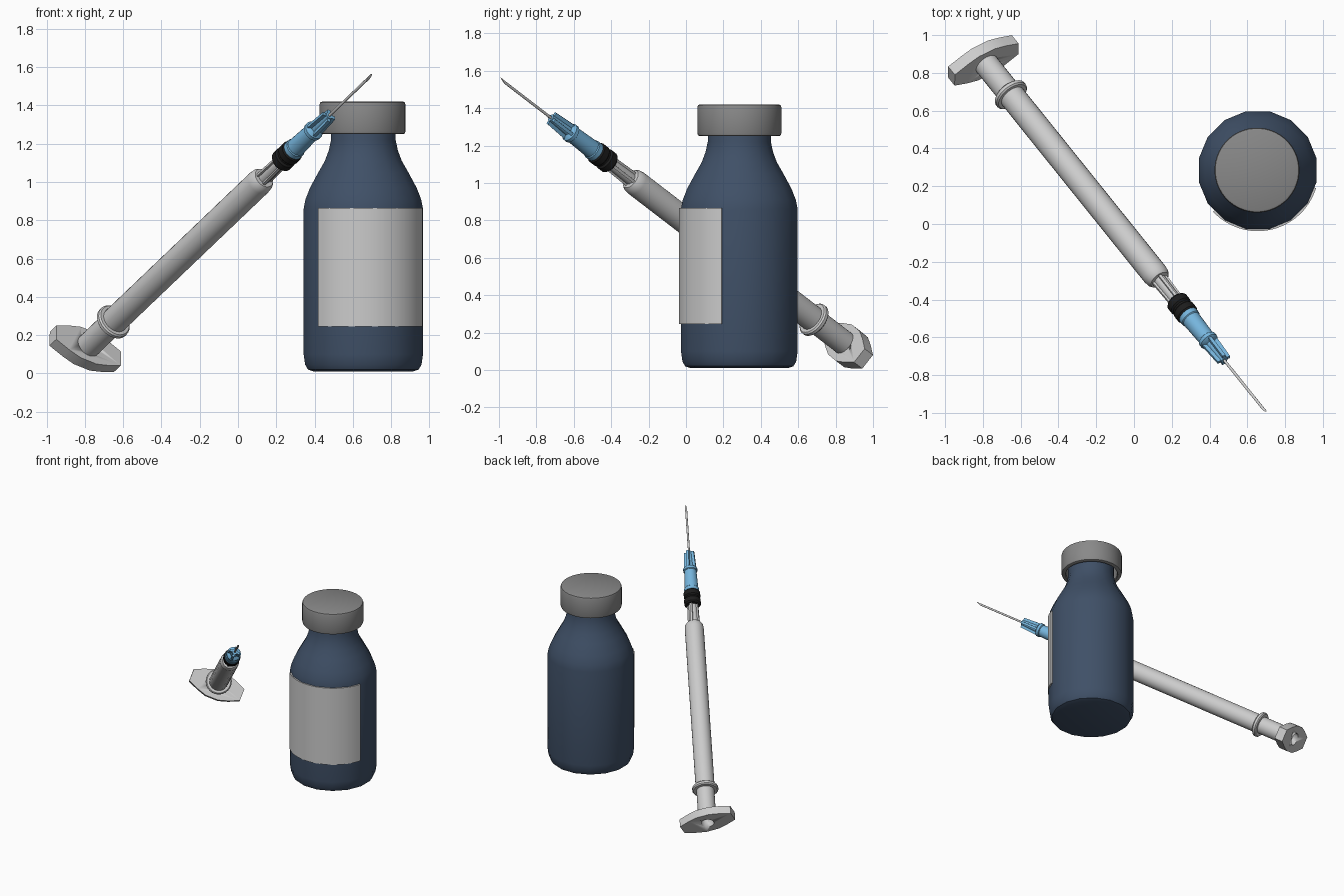
import bpy, bmesh, math
from mathutils import Matrix, Vector

if "Cube" in bpy.data.objects:
    bpy.data.objects.remove(bpy.data.objects["Cube"])


def material(name, rgb):
    m = bpy.data.materials.new(name)
    m.diffuse_color = (*rgb, 1)
    m.use_nodes = True
    m.node_tree.nodes["Principled BSDF"].inputs["Base Color"].default_value = m.diffuse_color
    return m


NAVY = material("navy_glass", (0.05, 0.08, 0.135))
BLUE = material("blue_plastic", (0.18, 0.46, 0.72))
BLACK = material("black_rubber", (0.012, 0.012, 0.012))
CAP_GREY = material("cap_grey", (0.25, 0.25, 0.25))


def finish(name, bm, frame, mat=None, angle=35):
    bmesh.ops.remove_doubles(bm, verts=bm.verts, dist=1e-5)
    bmesh.ops.recalc_face_normals(bm, faces=bm.faces)
    me = bpy.data.meshes.new(name)
    bm.to_mesh(me)
    bm.free()
    ob = bpy.data.objects.new(name, me)
    bpy.context.collection.objects.link(ob)
    ob.matrix_world = frame
    if mat:
        me.materials.append(mat)
    bpy.ops.object.select_all(action='DESELECT')
    ob.select_set(True)
    bpy.context.view_layer.objects.active = ob
    bpy.ops.object.shade_smooth_by_angle(angle=math.radians(angle))
    return ob


def lathe(name, profile, frame, mat=None, sides=24, closed=False):
    """Revolve (radius, height) points about local z."""
    bm = bmesh.new()
    vs = [bm.verts.new((r, 0, z)) for r, z in profile]
    pairs = list(zip(vs, vs[1:])) + ([(vs[-1], vs[0])] if closed else [])
    edges = [bm.edges.new(p) for p in pairs]
    bmesh.ops.rotate(bm, verts=vs, cent=(0, 0, 0),
                     matrix=Matrix.Rotation(math.pi / sides, 3, 'Z'))
    bmesh.ops.spin(bm, geom=vs + edges, cent=(0, 0, 0), axis=(0, 0, 1),
                   angle=2 * math.pi, steps=sides)
    return finish(name, bm, frame, mat)


def fins(name, radius, tip_radius, z0, z1, thick, frame, mat=None):
    """Two crossed plates along local z, tapered toward the far end."""
    bm = bmesh.new()
    for turn in (0, math.pi / 2):
        made = bmesh.ops.create_cube(bm, size=1)["verts"]
        for v in made:
            r = tip_radius if v.co.z > 0 else radius
            v.co = (v.co.x * 2 * r, v.co.y * thick, z0 if v.co.z < 0 else z1)
        bmesh.ops.rotate(bm, verts=made, cent=(0, 0, 0),
                         matrix=Matrix.Rotation(turn, 3, 'Z'))
    return finish(name, bm, frame, mat)


# ---- bottle ----
bottle = Matrix.Translation((0.655, 0.285, 0))
lathe("bottle_body", [(0, 0.01), (0.265, 0.01), (0.295, 0.02), (0.31, 0.045),
                      (0.318, 0.1), (0.318, 0.86), (0.308, 0.91), (0.284, 0.97),
                      (0.24, 1.05), (0.205, 1.11), (0.184, 1.165), (0.172, 1.22),
                      (0.172, 1.37), (0, 1.37)], bottle, NAVY, 16)
lathe("bottle_cap", [(0, 1.42), (0.212, 1.42), (0.221, 1.416), (0.225, 1.405),
                     (0.225, 1.265), (0.221, 1.254), (0.212, 1.25), (0.195, 1.25),
                     (0.19, 1.256), (0.19, 1.38), (0, 1.38)],
      Matrix.Translation((0.651, 0.285, 0)), CAP_GREY, 48)

# curved label wrapped over the front
bm = bmesh.new()
N = 24
cols = []
for i in range(N + 1):
    a = math.radians(-137 + 120 * i / N)
    cols.append([bm.verts.new((r * math.cos(a), r * math.sin(a), z))
                 for r, z in ((0.323, 0.245), (0.323, 0.865), (0.308, 0.865), (0.308, 0.245))])
for c, d in zip(cols, cols[1:]):
    for k in range(4):
        bm.faces.new((c[k], c[(k + 1) % 4], d[(k + 1) % 4], d[k]))
bm.faces.new(cols[0])
bm.faces.new(cols[-1])
finish("bottle_label", bm, bottle)

# ---- syringe: local z runs from the thumb plate to the needle tip ----
start = Vector((-0.798, 0.866, 0.129))
axis = Vector((0.70, -0.998, 1.56)) - start
LENGTH = axis.length
axis.normalize()
u = Vector((0.835, 0.424, -0.349))
u = (u - axis * u.dot(axis)).normalized()
v = axis.cross(u)
syringe = Matrix.Translation(start) @ Matrix((u, v, axis)).transposed().to_4x4()

# thumb plate with a round hole
bm = bmesh.new()
quarter = [(0.2, 0.046), (0.12, 0.08), (0.05, 0.102)]
outline = quarter + [(-x, y) for x, y in reversed(quarter)]
outline += [(-x, -y) for x, y in outline]
face = bm.faces.new([bm.verts.new((x, y, -0.033)) for x, y in outline])
up = bmesh.ops.extrude_face_region(bm, geom=[face])["geom"]
bmesh.ops.translate(bm, vec=(0, 0, 0.066),
                    verts=[g for g in up if isinstance(g, bmesh.types.BMVert)])
plate = finish("thumb_plate", bm, syringe)
cutter = lathe("plate_hole_cutter", [(0, -0.1), (0.047, -0.1), (0.047, 0.1), (0, 0.1)], syringe)
cutter.hide_render = True
mod = plate.modifiers.new("hole", 'BOOLEAN')
mod.operation, mod.solver, mod.object = 'DIFFERENCE', 'EXACT', cutter
bpy.context.view_layer.objects.active = plate
bpy.ops.object.modifier_move_to_index(modifier="hole", index=0)
bpy.ops.object.modifier_apply(modifier="hole")
bpy.data.objects.remove(cutter)

# plunger rod, hollow at the plate end
lathe("plunger_rod", [(0, 0.07), (0.047, 0.07), (0.047, 0.02), (0.066, 0.02),
                      (0.066, 0.4), (0, 0.4)], syringe)
# barrel with finger ring
lathe("barrel", [(0, 0.27), (0.07, 0.27), (0.07, 1.69), (0.066, 1.72),
                 (0.055, 1.738), (0, 1.74)], syringe)
lathe("finger_ring", [(0.06, 0.255), (0.088, 0.255), (0.096, 0.263),
                      (0.096, 0.28), (0.088, 0.288), (0.06, 0.288)], syringe, closed=True)
# ribbed nozzle
lathe("nozzle", [(0, 1.72), (0.034, 1.72), (0.03, 1.93), (0, 1.93)], syringe)
fins("nozzle_ribs", 0.045, 0.04, 1.72, 1.92, 0.016, syringe)
# rubber collar with a groove
lathe("rubber_collar", [(0, 1.9), (0.052, 1.9), (0.061, 1.91), (0.061, 1.946),
                        (0.052, 1.955), (0.052, 1.965), (0.061, 1.974),
                        (0.061, 2.01), (0.052, 2.022), (0, 2.022)], syringe, BLACK)
# needle hub
lathe("needle_hub", [(0, 2.015), (0.055, 2.015), (0.055, 2.045), (0.05, 2.05),
                     (0.045, 2.2), (0.052, 2.205), (0.052, 2.225), (0.044, 2.232),
                     (0.026, 2.24), (0.02, 2.375), (0, 2.375)], syringe, BLUE)
fins("hub_fins", 0.047, 0.038, 2.2, 2.37, 0.018, syringe, BLUE)
# needle with slanted tip
needle = lathe("needle", [(0, 2.3), (0.0075, 2.3), (0.0075, LENGTH - 0.025),
                          (0, LENGTH - 0.025)], syringe, None, 12)
for p in needle.data.vertices:
    if p.co.z > 2.5:
        p.co.z += p.co.y * 3.2
